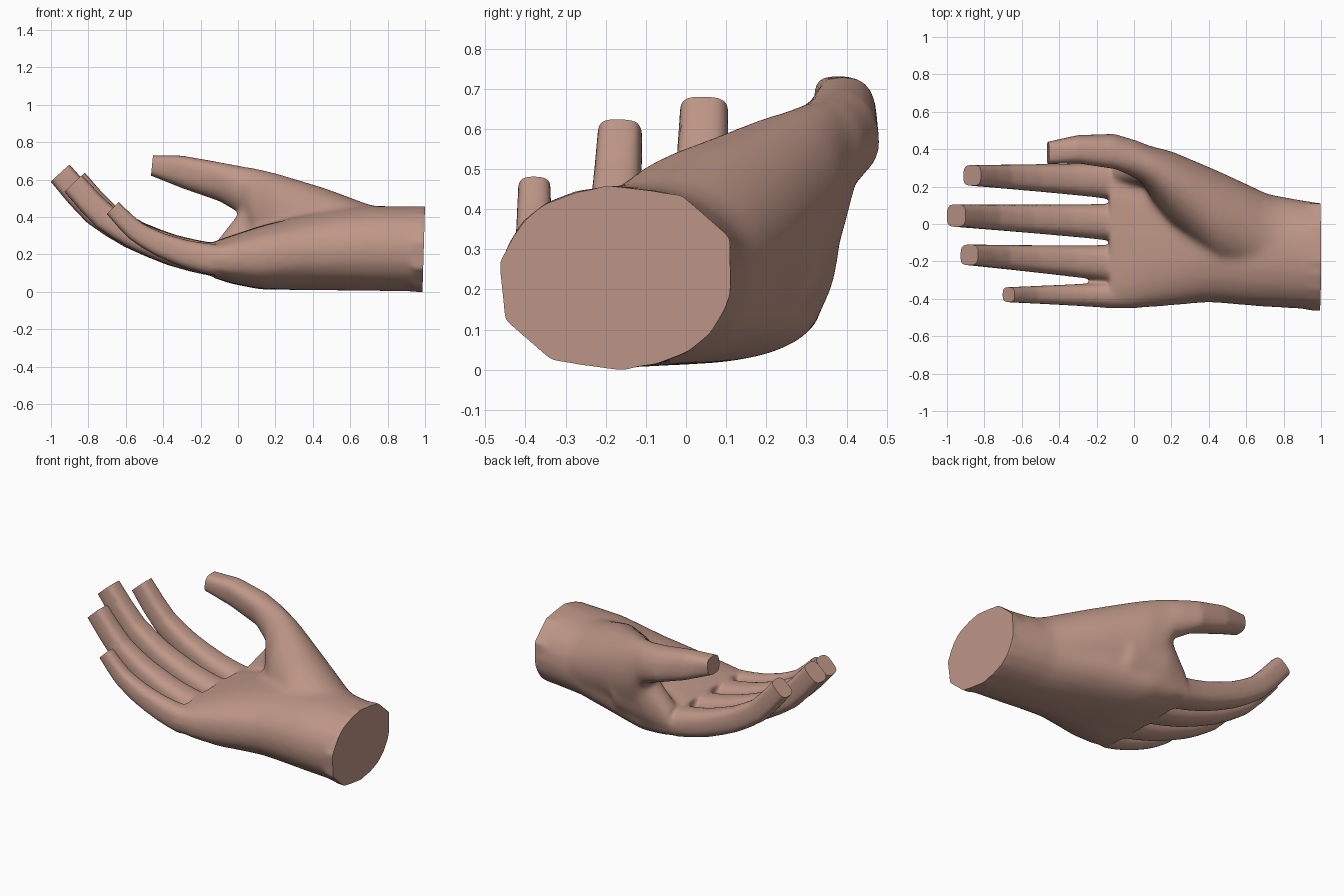
import bpy, bmesh
from math import sin, cos, pi
from mathutils import Vector

if "Cube" in bpy.data.objects:
    bpy.data.objects.remove(bpy.data.objects["Cube"])

bm = bmesh.new()


def loft(rings):
    """Closed skin through a list of equal-sized rings of points."""
    vs = [[bm.verts.new(p) for p in r] for r in rings]
    n = len(vs[0])
    faces = [bm.faces.new((a[i], a[(i + 1) % n], b[(i + 1) % n], b[i]))
             for a, b in zip(vs, vs[1:]) for i in range(n)]
    faces += [bm.faces.new(vs[0]), bm.faces.new(vs[-1])]
    bmesh.ops.recalc_face_normals(bm, faces=faces)


def outline(power, n):
    """Unit rounded outline: power 1 is round, smaller is boxier."""
    for i in range(n):
        c, s = cos(2 * pi * i / n), sin(2 * pi * i / n)
        yield (abs(c) ** power * (1 if c > 0 else -1),
               abs(s) ** power * (1 if s > 0 else -1))


def section(x, y0, y1, z0, z1, power=1.0, shear=0.0, n=20):
    """Rounded cross-section in a plane of constant x."""
    cy, cz, ry, rz = (y0 + y1) / 2, (z0 + z1) / 2, (y1 - y0) / 2, (z1 - z0) / 2
    return [(x, cy + ry * c + shear * rz * s, cz + rz * s)
            for c, s in outline(power, n)]


# wrist stub
wrist = [(.11, .335), (-.01, .44), (-.2, .465), (-.37, .405), (-.465, .275),
         (-.45, .13), (-.335, .03), (-.155, .003), (.02, .065), (.11, .19)]
loft([[(x, y, z) for y, z in wrist] for x in (1.1, .93)])

# palm
loft([section(1, -.46, .11, .008, .462, .92),
      section(.7, -.445, .165, .01, .468, .92),
      section(.4, -.42, .265, .014, .43, .88),
      section(.12, -.445, .335, .018, .36, .75),
      section(-.03, -.455, .34, .048, .31, .66),
      section(-.13, -.45, .335, .08, .275, .6)])

# thumb, with its broad muscle spreading over the palm
loft([section(.85, -.3, .1, .1, .44),
      section(.7, -.3, .17, .06, .475),
      section(.46, -.22, .28, .08, .565, 1, .12),
      section(.2, .0, .385, .1, .645, 1, .18),
      section(.1, .13, .41, .16, .67, 1, .15),
      section(.03, .23, .445, .41, .68),
      section(-.1, .295, .48, .49, .7, .85, -.15),
      section(-.3, .325, .475, .56, .735, .75, -.1),
      section(-.46, .32, .44, .625, .737, .6),
      section(-.56, .30, .42, .65, .745, .6)])

# web between thumb and index finger
loft([section(.3, .05, .34, .12, .5),
      section(.05, .2, .385, .12, .49, .9, .1),
      section(-.11, .22, .34, .12, .28, .9)])

# fingers: base y, tip (x, y, z), base and tip half widths, base and tip half depths
fingers = [(.232, (-.865, .26, .60), .1, .056, .088, .064),
           (.010, (-.950, .045, .64), .1, .061, .09, .069),
           (-.21, (-.880, -.165, .585), .1, .056, .088, .066),
           (-.380, (-.670, -.378, .455), .071, .041, .085, .046)]
curl = [(0, 0), (.13, .045), (.27, .11), (.4, .195), (.54, .30),
        (.66, .42), (.77, .55), (.88, .75), (1, 1)]
cuts = [(Vector((.993, -.17, .234)), Vector((1, 0, -.03)), .5),
        (Vector((-.46, .375, .68)), Vector((-1, 0, .1)), .17)]
for by, tip, w0, w1, d0, d1 in fingers:
    tip = Vector(tip)
    base = Vector((-.13, by, .178))
    path = [(Vector((.08, by, .178)), w0 * .8, d0 * .75, .8)]
    for u, h in curl:
        p = base.lerp(tip, u)
        p.z = base.z + (tip.z - base.z) * h
        path.append((p, w0 + (w1 - w0) * u ** .8, d0 + (d1 - d0) * u, .85 - .3 * u))
    end = (path[-1][0] - path[-3][0]).normalized()
    path.append((tip + end * .08, w1 * .97, d1 * .97, .55))
    cuts.append((tip, end, .15))
    rings = []
    for k, (p, w, d, power) in enumerate(path):
        t = path[min(k + 1, len(path) - 1)][0] - path[max(k - 1, 0)][0]
        side = Vector((0, 1, 0))
        up = t.cross(side).normalized()
        rings.append([p + side * w * c + up * d * s for c, s in outline(power, 16)])
    loft(rings)

# merge all parts into one skin and soften the joints, most in the palm
mesh = bpy.data.meshes.new("hand")
bm.to_mesh(mesh)
bm.free()
hand = bpy.data.objects.new("hand", mesh)
bpy.context.collection.objects.link(hand)
bpy.context.view_layer.objects.active = hand
hand.select_set(True)
m = hand.modifiers.new("merge", 'REMESH')
m.mode = 'VOXEL'
m.voxel_size = .01
bpy.ops.object.modifier_apply(modifier="merge")
group = hand.vertex_groups.new(name="palm")
for v in hand.data.vertices:
    w = min(1, max(0, (v.co.x + .12) / .15), max(0, (.97 - v.co.x) / .1))
    if w > 0:
        group.add([v.index], w, 'REPLACE')
for name, steps, vg in (("soften", 14, ""), ("blend", 70, "palm")):
    s = hand.modifiers.new(name, 'SMOOTH')
    s.factor = .5
    s.iterations = steps
    s.vertex_group = vg
    bpy.ops.object.modifier_apply(modifier=name)

# flat cut ends on the wrist, thumb and fingertips
bm = bmesh.new()
bm.from_mesh(hand.data)
for co, no, reach in cuts:
    faces = [f for f in bm.faces if (f.calc_center_median() - co).length < reach]
    geom = list({v for f in faces for v in f.verts}) + \
        list({e for f in faces for e in f.edges}) + faces
    bmesh.ops.bisect_plane(bm, geom=geom, plane_co=co, plane_no=no, clear_outer=True)
    rim = [e for e in bm.edges if e.is_boundary]
    bmesh.ops.holes_fill(bm, edges=rim, sides=0)
bmesh.ops.recalc_face_normals(bm, faces=bm.faces)
# rest on the ground
low = min(v.co.z for v in bm.verts)
bmesh.ops.translate(bm, verts=bm.verts, vec=(0, 0, -low))
bm.to_mesh(hand.data)
bm.free()

skin = bpy.data.materials.new("skin")
skin.diffuse_color = (.52, .31, .245, 1)
skin.use_nodes = True
skin.node_tree.nodes["Principled BSDF"].inputs["Base Color"].default_value = skin.diffuse_color
hand.data.materials.clear()
hand.data.materials.append(skin)
bpy.ops.object.shade_smooth_by_angle(angle=.7)
